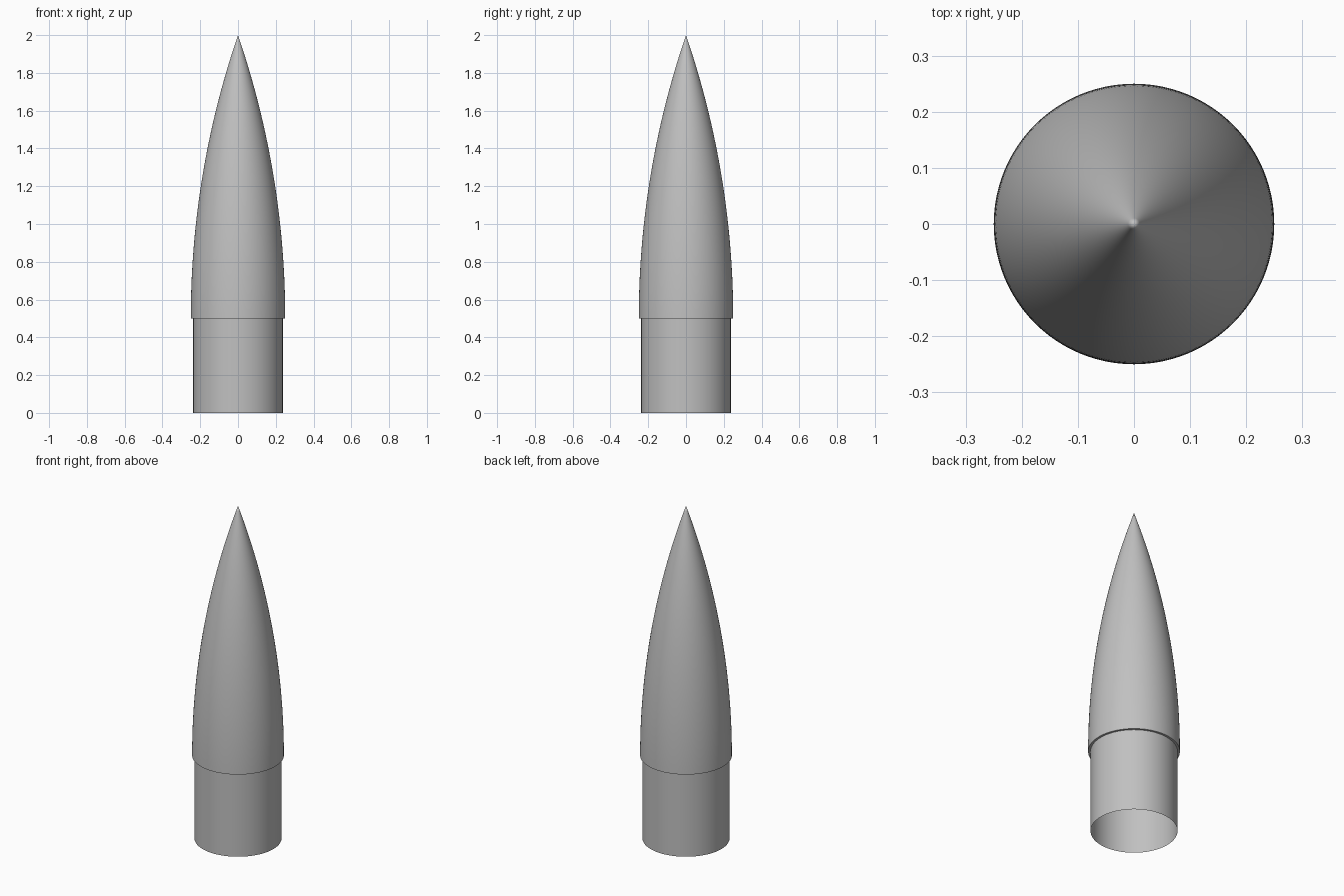
import bpy, bmesh, math

if "Cube" in bpy.data.objects:
    bpy.data.objects.remove(bpy.data.objects["Cube"])

SEGMENTS = 96
BASE_R, SHOULDER_R = 0.25, 0.237   # cone base and shoulder radii
SHOULDER_H, TOP = 0.5, 2.0

grey = bpy.data.materials.new("light grey")
grey.diffuse_color = (0.53, 0.53, 0.53, 1)
grey.use_nodes = True
grey.node_tree.nodes["Principled BSDF"].inputs["Base Color"].default_value = grey.diffuse_color


def lathe(name, profile):
    """Spin a (radius, height) profile around z into a smooth surface."""
    bm = bmesh.new()
    verts = [bm.verts.new((r, 0, z)) for r, z in profile]
    edges = [bm.edges.new(pair) for pair in zip(verts, verts[1:])]
    bmesh.ops.spin(bm, geom=verts + edges, cent=(0, 0, 0), axis=(0, 0, 1),
                   angle=math.tau, steps=SEGMENTS, use_duplicate=False)
    bmesh.ops.remove_doubles(bm, verts=bm.verts, dist=1e-5)
    bmesh.ops.recalc_face_normals(bm, faces=bm.faces)
    # Open surfaces: make sure the side walls face outwards
    if sum(f.normal.xy.dot(f.calc_center_median().xy) for f in bm.faces) < 0:
        bmesh.ops.reverse_faces(bm, faces=bm.faces)
    mesh = bpy.data.meshes.new(name)
    bm.to_mesh(mesh)
    bm.free()
    mesh.materials.append(grey)
    obj = bpy.data.objects.new(name, mesh)
    bpy.context.collection.objects.link(obj)
    bpy.context.view_layer.objects.active = obj
    obj.select_set(True)
    bpy.ops.object.shade_smooth_by_angle(angle=math.radians(30))
    obj.select_set(False)


# Tangent ogive: circular arc meeting the base vertically
length = TOP - SHOULDER_H
rho = (BASE_R ** 2 + length ** 2) / (2 * BASE_R)
steps = 48
ogive = []
for i in range(steps + 1):
    h = length * i / steps
    r = math.sqrt(rho ** 2 - h ** 2) + BASE_R - rho
    ogive.append((max(r, 0) if i < steps else 0, SHOULDER_H + h))

# Nose cone with the small ledge under its base
lathe("nose_cone", [(SHOULDER_R, SHOULDER_H)] + ogive)

# Hollow shoulder tube, open at the bottom
lathe("shoulder_tube", [(SHOULDER_R, 0), (SHOULDER_R, SHOULDER_H)])
